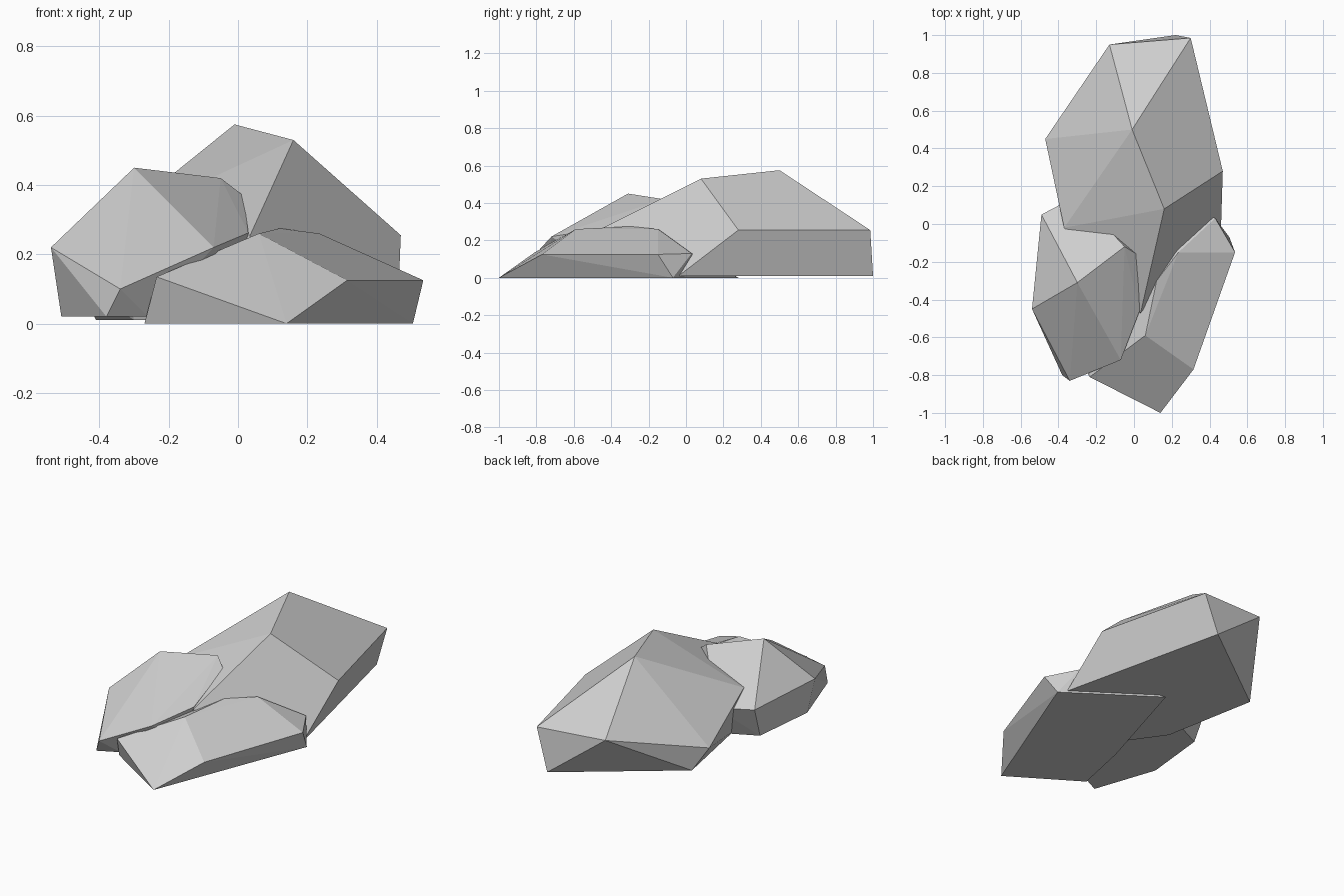
import bpy
import bmesh
import math

cube = bpy.data.objects.get("Cube")
if cube:
    bpy.data.objects.remove(cube, do_unlink=True)

stone = bpy.data.materials.new("grey_stone")
stone.use_nodes = True
stone.diffuse_color = (0.62, 0.62, 0.62, 1)
bsdf = next(n for n in stone.node_tree.nodes if n.type == 'BSDF_PRINCIPLED')
bsdf.inputs["Base Color"].default_value = stone.diffuse_color
bsdf.inputs["Roughness"].default_value = 0.9


def boulder(name, base_z, base, corners):
    """Flat-faceted boulder: a hull around base outline and upper corners."""
    bm = bmesh.new()
    for x, y in base:
        bm.verts.new((x, y, base_z))
    for corner in corners:
        bm.verts.new(corner)
    hull = bmesh.ops.convex_hull(bm, input=bm.verts[:])
    spare = {v for v in hull["geom_interior"] + hull["geom_unused"]
             if isinstance(v, bmesh.types.BMVert)}
    bmesh.ops.delete(bm, geom=list(spare), context='VERTS')
    bmesh.ops.dissolve_limit(bm, angle_limit=math.radians(2),
                             verts=bm.verts[:], edges=bm.edges[:])
    bmesh.ops.recalc_face_normals(bm, faces=bm.faces[:])
    mesh = bpy.data.meshes.new(name)
    bm.to_mesh(mesh)
    bm.free()
    mesh.materials.append(stone)
    obj = bpy.data.objects.new(name, mesh)
    bpy.context.collection.objects.link(obj)
    return obj


# Tall boulder at the back
boulder("back_boulder", 0.01,
        [(0.22, 1.0), (0.46, -0.04), (-0.41, 0.53), (-0.3, -0.05), (0.02, -0.5)],
        [(-0.01, 0.5, 0.575), (0.16, 0.08, 0.53), (0.47, 0.28, 0.255),
         (0.3, 0.985, 0.255), (-0.13, 0.95, 0.275), (-0.47, 0.45, 0.13),
         (-0.37, -0.02, 0.285), (0.035, -0.47, 0.255)])

# Pointed boulder at the front, on the -x side
boulder("side_boulder", 0.02,
        [(-0.51, -0.42), (-0.47, -0.03), (-0.38, -0.8), (-0.26, -0.74),
         (0.0, -0.4), (-0.05, -0.1), (-0.2, 0.1)],
        [(-0.3, -0.31, 0.45), (-0.54, -0.45, 0.22), (-0.49, 0.05, 0.21),
         (-0.34, -0.83, 0.1), (-0.07, -0.72, 0.22), (0.03, -0.46, 0.262),
         (-0.05, -0.12, 0.42), (0.015, -0.16, 0.37), (-0.3, 0.15, 0.21)])

# Low slab at the front
boulder("front_slab", 0.0,
        [(0.14, -1.0), (0.505, -0.07), (-0.27, -0.74), (-0.2, -0.4), (0.0, 0.28)],
        [(0.06, -0.59, 0.26), (-0.235, -0.81, 0.135), (0.315, -0.77, 0.125),
         (0.535, -0.15, 0.125), (0.235, -0.15, 0.26), (0.12, -0.3, 0.275),
         (0.43, 0.03, 0.13), (0.0, -0.4, 0.22)])
